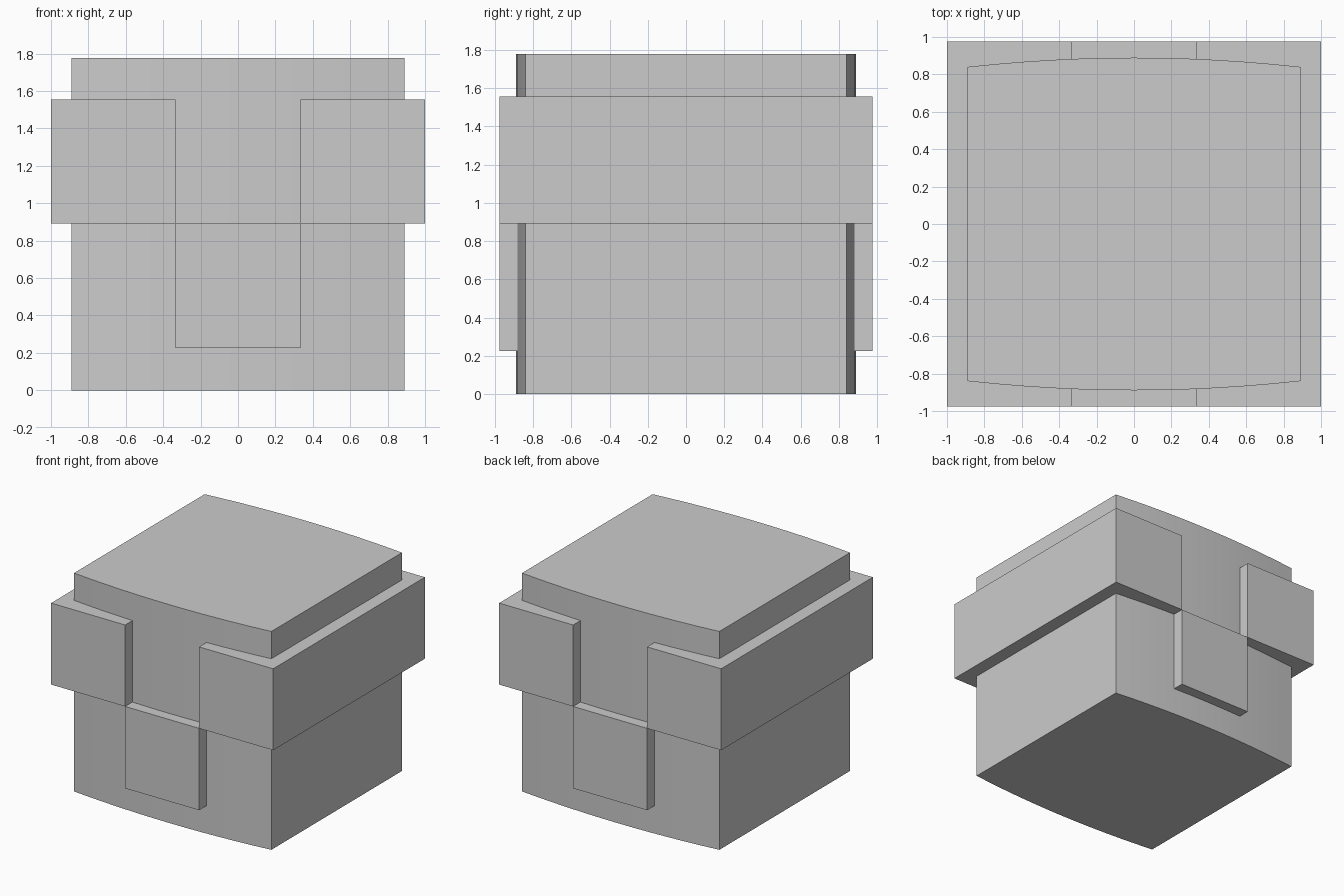
import bpy, bmesh

if "Cube" in bpy.data.objects:
    bpy.data.objects.remove(bpy.data.objects["Cube"])

U = 1 / 9  # layout module
HALF, HEIGHT = 8 * U, 16 * U
EDGE_Y, BULGE, DEPTH = 0.84, 0.049, 0.976
STEPS = 12


def make_object(name, bm):
    bmesh.ops.recalc_face_normals(bm, faces=bm.faces)
    mesh = bpy.data.meshes.new(name)
    bm.to_mesh(mesh)
    bm.free()
    obj = bpy.data.objects.new(name, mesh)
    bpy.context.scene.collection.objects.link(obj)
    return obj


def box(name, lo, hi):
    bm = bmesh.new()
    bmesh.ops.create_cube(bm, size=1)
    for v in bm.verts:
        v.co = [(a + b) / 2 + c * (b - a) for a, b, c in zip(lo, hi, v.co)]
    return make_object(name, bm)


# Main body: gently bowed front and back, flat sides
front = []
for i in range(STEPS + 1):
    t = 2 * i / STEPS - 1
    front.append((t * HALF, -EDGE_Y - BULGE * (1 - t * t)))
outline = front + [(-x, -y) for x, y in front]
bm = bmesh.new()
base = bm.faces.new([bm.verts.new((x, y, 0)) for x, y in outline])
top = bmesh.ops.extrude_face_region(bm, geom=[base])["geom"]
bmesh.ops.translate(bm, vec=(0, 0, HEIGHT),
                    verts=[g for g in top if isinstance(g, bmesh.types.BMVert)])
body = make_object("body", bm)
bpy.context.view_layer.objects.active = body
body.select_set(True)
bpy.ops.object.shade_smooth_by_angle()

# Upper side blocks, wrapping around the left and right
for side, x0, x1 in (("left", -1, -3 * U), ("right", 3 * U, 1)):
    box(side + "_side_block", (x0, -DEPTH, 8.03 * U), (x1, DEPTH, 14 * U))

# Lower centre blocks, standing proud of front and back
for side, y0, y1 in (("front", -DEPTH, -0.7), ("back", 0.7, DEPTH)):
    box(side + "_centre_block", (-3 * U, y0, 2.03 * U), (3 * U, y1, 8.03 * U))
